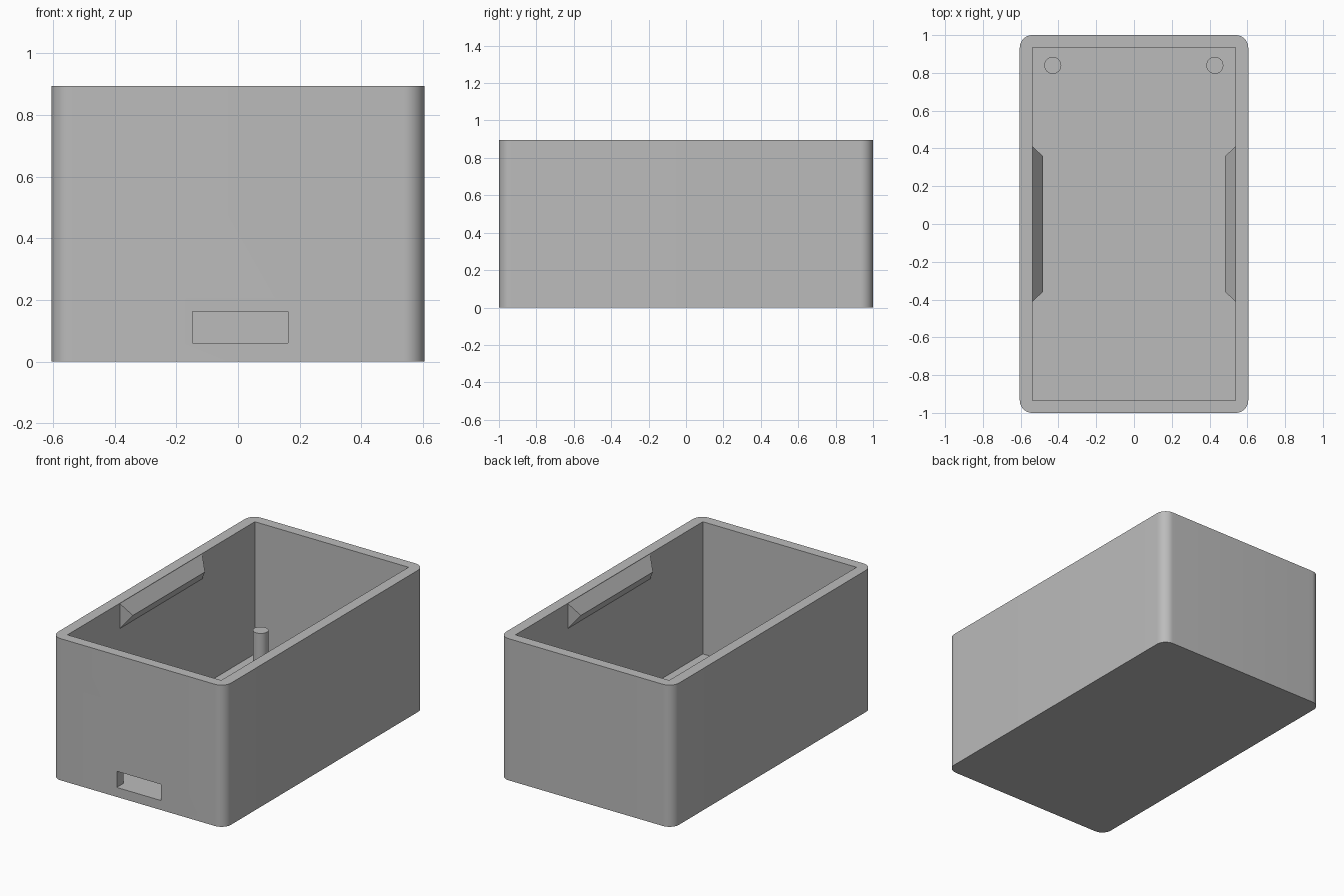
import bpy, bmesh
from math import cos, sin, pi

cube = bpy.data.objects.get("Cube")
if cube:
    bpy.data.objects.remove(cube)

grey = bpy.data.materials.new("light grey plastic")
grey.use_nodes = True
colour = (0.5, 0.5, 0.5, 1)
grey.diffuse_color = colour
grey.node_tree.nodes["Principled BSDF"].inputs["Base Color"].default_value = colour

HALF_X, HALF_Y, HEIGHT = 0.605, 1.0, 0.895
IN_X, IN_Y, FLOOR = 0.537, 0.935, 0.06
RADIUS = 0.067


def to_object(name, bm):
    mesh = bpy.data.meshes.new(name)
    bm.to_mesh(mesh)
    bm.free()
    mesh.materials.append(grey)
    ob = bpy.data.objects.new(name, mesh)
    bpy.context.collection.objects.link(ob)
    return ob


def prism(name, outline, z0, z1):
    """Extrude a closed outline straight up."""
    bm = bmesh.new()
    face = bm.faces.new([bm.verts.new((x, y, z0)) for x, y in outline])
    top = bmesh.ops.extrude_face_region(bm, geom=[face])["geom"]
    verts = [v for v in top if isinstance(v, bmesh.types.BMVert)]
    bmesh.ops.translate(bm, verts=verts, vec=(0, 0, z1 - z0))
    bmesh.ops.recalc_face_normals(bm, faces=bm.faces)
    return to_object(name, bm)


def box(name, x0, x1, y0, y1, z0, z1):
    return prism(name, [(x0, y0), (x1, y0), (x1, y1), (x0, y1)], z0, z1)


def smooth(ob):
    bpy.ops.object.select_all(action="DESELECT")
    ob.select_set(True)
    bpy.context.view_layer.objects.active = ob
    bpy.ops.object.shade_smooth_by_angle(angle=pi / 6)


def cut(ob, cutter):
    bpy.context.view_layer.objects.active = ob
    mod = ob.modifiers.new("cut", "BOOLEAN")
    mod.operation, mod.solver, mod.object = "DIFFERENCE", "EXACT", cutter
    bpy.ops.object.modifier_apply(modifier=mod.name)
    bpy.data.objects.remove(cutter)


# Enclosure body with rounded vertical corners
STEPS = 12
outline = []
for q, (sx, sy) in enumerate([(1, 1), (-1, 1), (-1, -1), (1, -1)]):
    for i in range(STEPS + 1):
        a = (q + i / STEPS) * pi / 2
        outline.append((sx * (HALF_X - RADIUS) + RADIUS * cos(a),
                        sy * (HALF_Y - RADIUS) + RADIUS * sin(a)))
body = prism("enclosure_body", outline, 0, HEIGHT)

# Hollow interior and the cable slot through the front wall
cut(body, box("cavity_cutter", -IN_X, IN_X, -IN_Y, IN_Y, FLOOR, HEIGHT + 0.2))
cut(body, box("slot_cutter", -0.147, 0.162, -HALF_Y - 0.1, -IN_Y + 0.1, FLOOR, 0.162))
smooth(body)

# Wedge-shaped snap ridges on both long walls
for side, label in ((-1, "right"), (1, "left")):
    bm = bmesh.new()
    ends = []
    for s in (-1, 1):
        ends.append([bm.verts.new((side * x, s * y, z)) for x, y, z in
                     ((IN_X, 0.41, 0.89), (0.483, 0.36, 0.812), (IN_X, 0.41, 0.735))])
        bm.faces.new(ends[-1])
    a, b = ends
    sides = [bm.faces.new((a[i], a[i - 1], b[i - 1], b[i])) for i in range(3)]
    bmesh.ops.recalc_face_normals(bm, faces=bm.faces)
    # the face against the wall is left open
    bmesh.ops.delete(bm, geom=[sides[0]], context="FACES_ONLY")
    to_object(label + "_snap_ridge", bm)

# Round support posts near the back wall
for x, label in ((-0.43, "right"), (0.428, "left")):
    ring = [(x + 0.045 * cos(2 * pi * i / 32), 0.84 + 0.045 * sin(2 * pi * i / 32))
            for i in range(32)]
    smooth(prism(label + "_support_post", ring, FLOOR, 0.275))
